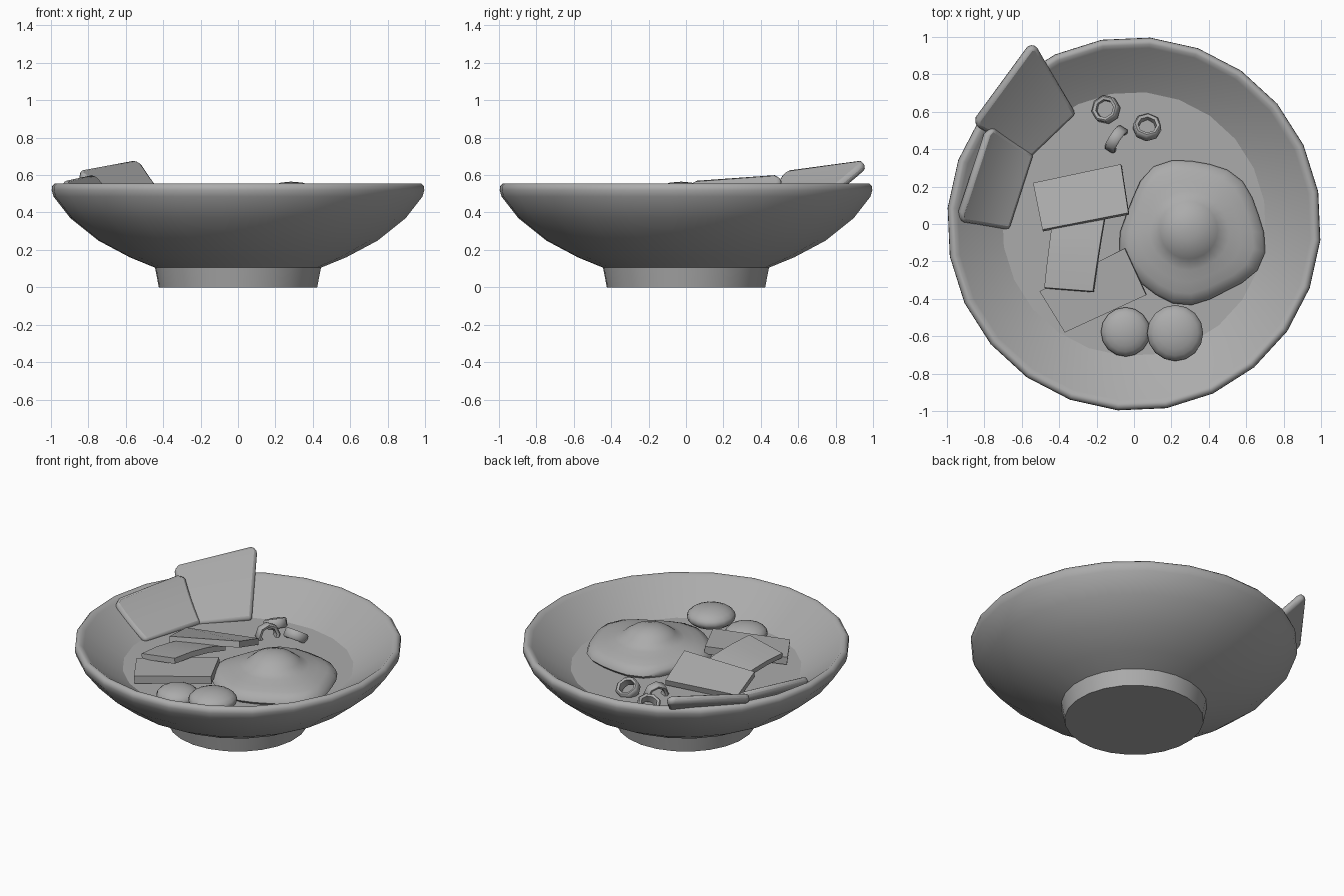
import bpy, bmesh, math
from mathutils import Vector, Matrix

if "Cube" in bpy.data.objects:
    bpy.data.objects.remove(bpy.data.objects["Cube"])

# One mid-grey for every part
GREY = bpy.data.materials.new("mid_grey")
GREY.diffuse_color = (0.41, 0.41, 0.41, 1)
GREY.use_nodes = True
GREY.node_tree.nodes["Principled BSDF"].inputs["Base Color"].default_value = GREY.diffuse_color


def finish(name, bm, angle=35, bevel=0):
    """Turn a bmesh into a named, shaded object."""
    bmesh.ops.recalc_face_normals(bm, faces=bm.faces)
    me = bpy.data.meshes.new(name)
    bm.to_mesh(me)
    bm.free()
    me.materials.append(GREY)
    ob = bpy.data.objects.new(name, me)
    bpy.context.collection.objects.link(ob)
    if bevel:
        m = ob.modifiers.new("rounded", 'BEVEL')
        m.width, m.segments = bevel, 2
        m.limit_method, m.angle_limit = 'ANGLE', math.radians(40)
    bpy.ops.object.select_all(action='DESELECT')
    ob.select_set(True)
    bpy.context.view_layer.objects.active = ob
    bpy.ops.object.shade_smooth_by_angle(angle=math.radians(angle))
    return ob


def lathe(profile, n, start=0.0, closed=False, radius=None, shift=(0, 0)):
    """Spin (r, z) points round z; radius(angle) varies the outline,
    shift moves the inner rings sideways."""
    bm = bmesh.new()
    rings = []
    for r, z in profile:
        k = 1 - r if radius else 0
        ox, oy = shift[0] * k, shift[1] * k
        if r == 0:
            rings.append([bm.verts.new((ox, oy, z))] * n)
            continue
        ring = []
        for i in range(n):
            a = start + 2 * math.pi * i / n
            q = r
            if radius:
                w = min(1, max(0, (r - 0.4) / 0.4))
                q = r * (radius(a) * w + 0.385 * (1 - w))
            ring.append(bm.verts.new((ox + q * math.cos(a), oy + q * math.sin(a), z)))
        rings.append(ring)
    pairs = list(zip(rings, rings[1:]))
    if closed:
        pairs.append((rings[-1], rings[0]))
    for p, q in pairs:
        for i in range(n):
            j = (i + 1) % n
            f = list(dict.fromkeys((p[i], p[j], q[j], q[i])))
            if len(f) > 2:
                bm.faces.new(f)
    return bm


def slab(name, corners, t, sag=0.0, n=6, bevel=0, trim=0.0):
    """Sheet from four top corners a-b (one end) and d-c (other end),
    thickened away from the top and bent along its length; trim narrows
    the far end to round its corners."""
    a, b, c, d = [Vector(p) for p in corners]
    nrm = (c - a).cross(d - b).normalized()
    if nrm.z < 0:
        nrm = -nrm
    bm = bmesh.new()
    rows = []
    steps = [i / n for i in range(n + 1)]
    if trim:
        steps.insert(-1, 1 - trim)
    for v in steps:
        bend = nrm * (-sag * 4 * v * (1 - v))
        l, r = a.lerp(d, v) + bend, b.lerp(c, v) + bend
        if trim and v == 1:
            l, r = l.lerp(r, trim), r.lerp(l, trim)
        rows.append([bm.verts.new(p) for p in (l, r, r - nrm * t, l - nrm * t)])
    for p, q in zip(rows, rows[1:]):
        for i in range(4):
            j = (i + 1) % 4
            bm.faces.new((p[i], p[j], q[j], q[i]))
    bm.faces.new(rows[0])
    bm.faces.new(rows[-1])
    return finish(name, bm, 50 if bevel else 35, bevel)


# Bowl with foot, rounded lip and sloping inside
START = math.radians(-5)
finish("bowl", lathe([(0.445, 0.105), (0.58, 0.16), (0.75, 0.25), (0.90, 0.37),
                      (0.99, 0.485), (1.0, 0.52), (0.998, 0.54), (0.983, 0.556),
                      (0.965, 0.556), (0.945, 0.54), (0.82, 0.45), (0.705, 0.375),
                      (0.5, 0.26), (0, 0.2)], 24, START), 50)
finish("foot", lathe([(0, 0), (0.425, 0), (0.446, 0.108), (0, 0.108)], 24, START), 30)

# Broth surface
finish("broth", lathe([(0, 0.376), (0.707, 0.376)], 24, START))


# Fried egg: wavy white flowing into the yolk
def egg_edge(a):
    return 0.385 + 0.012 * math.cos(3 * a + 0.9) + 0.014 * math.cos(5 * a + 2.0)


egg = finish("egg", lathe([(0.92, 0.365), (1.0, 0.395), (0.97, 0.425), (0.85, 0.447),
                           (0.7, 0.464), (0.55, 0.479), (0.46, 0.492), (0.4, 0.512),
                           (0.3, 0.54), (0.15, 0.56), (0, 0.565)], 24,
                          radius=egg_edge, shift=(-0.025, 0.02)), 60)
egg.location = (0.308, -0.045, 0)

# Three overlapping slices
slab("slice_top", [(-0.54, 0.22, 0.41), (-0.07, 0.32, 0.425),
                   (-0.03, 0.06, 0.515), (-0.49, -0.03, 0.46)], 0.04, n=1)
slab("slice_middle", [(-0.43, 0.06, 0.42), (-0.15, 0.08, 0.45),
                      (-0.22, -0.36, 0.51), (-0.48, -0.34, 0.465)], 0.035, sag=-0.015, n=3)
slab("slice_bottom", [(-0.505, -0.36, 0.435), (-0.05, -0.13, 0.475),
                      (0.065, -0.38, 0.47), (-0.37, -0.58, 0.435)], 0.05, n=1)

# Two rounded sheets leaning on the bowl wall
slab("sheet_large", [(-0.55, 0.35, 0.385), (-0.305, 0.585, 0.395),
                     (-0.53, 0.97, 0.69), (-0.855, 0.525, 0.63)], 0.05, 0.012,
     bevel=0.02, trim=0.07)
slab("sheet_small", [(-0.66, -0.035, 0.39), (-0.53, 0.37, 0.39),
                     (-0.765, 0.525, 0.612), (-0.935, 0.01, 0.575)], 0.05, 0.015,
     bevel=0.02, trim=0.1)

# Two flattened balls
for name, loc, r, h in (("ball_left", (-0.045, -0.577, 0.395), 0.132, 0.062),
                        ("ball_right", (0.22, -0.583, 0.437), 0.15, 0.065)):
    bm = bmesh.new()
    bmesh.ops.create_uvsphere(bm, u_segments=16, v_segments=10, radius=1)
    bm.transform(Matrix.Translation(loc) @ Matrix.Diagonal((r, r, h, 1)))
    finish(name, bm, 60)

# Chopped onion rings
for i, (loc, axis) in enumerate((((-0.15, 0.612, 0.392), (-0.35, 0.25, 1)),
                                 ((0.07, 0.517, 0.405), (0.05, 0.65, 1)),
                                 ((-0.095, 0.453, 0.392), (0.84, -0.54, 0.15)))):
    bm = lathe([(0.066, -0.03), (0.075, -0.022), (0.075, 0.022), (0.066, 0.03),
                (0.05, 0.025), (0.05, -0.025)], 8, closed=True)
    bm.transform(Matrix.Translation(loc) @
                 Vector(axis).to_track_quat('Z', 'Y').to_matrix().to_4x4())
    finish("onion_ring_%d" % (i + 1), bm, 50)
